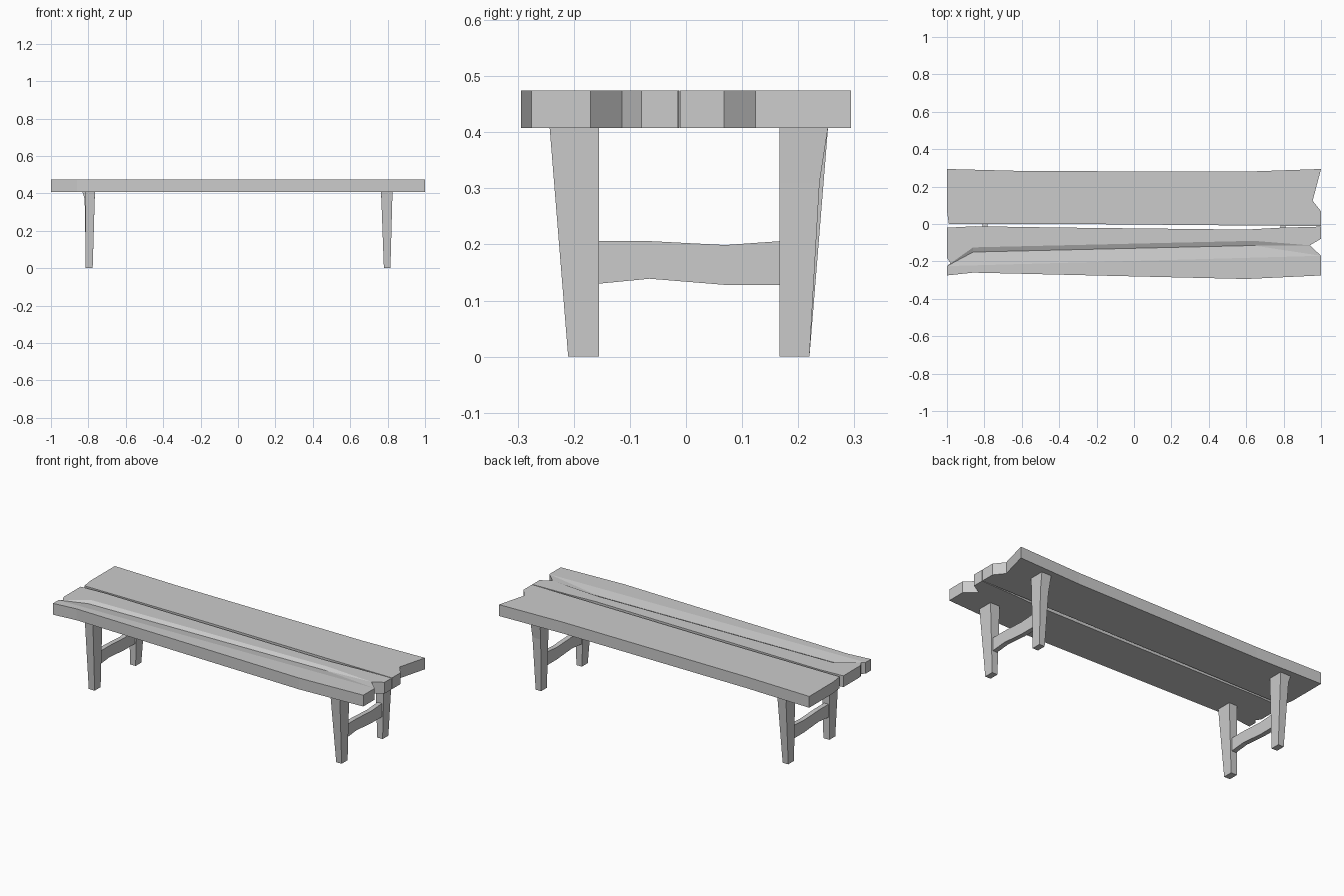
import bpy, bmesh

if "Cube" in bpy.data.objects:
    bpy.data.objects.remove(bpy.data.objects["Cube"])

Z0, Z1 = 0.408, 0.474  # plank underside and top


def finish(name, bm):
    bmesh.ops.recalc_face_normals(bm, faces=bm.faces)
    me = bpy.data.meshes.new(name)
    bm.to_mesh(me)
    bm.free()
    ob = bpy.data.objects.new(name, me)
    bpy.context.collection.objects.link(ob)
    return ob


def loft(name, rings):
    """Skin a list of equal-length rings and cap both ends."""
    bm = bmesh.new()
    rows = [[bm.verts.new(p) for p in ring] for ring in rings]
    n = len(rows[0])
    for a, b in zip(rows, rows[1:]):
        for i in range(n):
            j = (i + 1) % n
            bm.faces.new((a[i], a[j], b[j], b[i]))
    bm.faces.new(rows[0])
    bm.faces.new(rows[-1])
    return finish(name, bm)


# Back plank: chipped outline, extruded
back = [(-1, .07), (-.99, 0), (-.3, 0), (.6, -.008), (1, -.011), (1, .068),
        (.955, .124), (1, .294), (.6, .28), (-.58, .283), (-1, .294)]
loft("back_plank", [[(x, y, z) for x, y in back] for z in (Z0, Z1)])

# Front plank: chipped outline with a long V-shaped split in the top
front = [(-1, -.275), (-.86, -.26), (.6, -.294), (1, -.275), (1, -.17),
         (.94, -.114), (1, -.079), (1, -.014), (.78, -.02), (.6, -.03),
         (-.4, -.019), (-.85, -.012), (-1, -.02), (-1, -.18), (-.98, -.21),
         (-1, -.225)]
bm = bmesh.new()
lo = [bm.verts.new((x, y, Z0)) for x, y in front]
t = [bm.verts.new((x, y, Z1)) for x, y in front]
r0, r1 = (bm.verts.new(p) for p in ((-.86, -.125, Z1), (.64, -.09, Z1)))
v0, v1 = (bm.verts.new(p) for p in ((-.86, -.15, Z1 - .012), (.64, -.115, Z1 - .012)))
bm.faces.new(lo)
for i in range(len(front)):
    j = (i + 1) % len(front)
    bm.faces.new((lo[i], lo[j], t[j], t[i]))
for f in (t[:5] + [t[15]], t[5:15] + [r0, r1], [t[14], v0, r0],
          [r0, v0, v1, r1], [r1, v1, t[5]], [t[15], t[4], v1, v0],
          [t[15], v0, t[14]], [t[4], t[5], v1]):
    bm.faces.new(f)
finish("front_plank", bm)


# Legs: tapered posts, each a stack of rectangles (z, x0, x1, y0, y1)
def leg(name, *levels):
    loft(name, [[(a, c, z), (b, c, z), (b, d, z), (a, d, z)]
                for z, a, b, c, d in levels])


leg("front_left_leg", (0, -.815, -.777, -.21, -.155),
    (Z0, -.817, -.765, -.243, -.155))
leg("back_left_leg", (0, -.813, -.777, .167, .22),
    (.37, -.82, -.766, .167, .25), (Z0, -.832, -.765, .167, .253))
leg("front_right_leg", (0, .78, .815, -.21, -.155),
    (Z0, .765, .826, -.243, -.155))
leg("back_right_leg", (0, .78, .815, .167, .22),
    (.31, .77, .823, .167, .238), (Z0, .764, .826, .167, .253))

# Stretchers: wavy rails between each pair of legs (y, bottom, top)
wave = [(-.157, .13, .206), (-.065, .139, .206), (.07, .128, .199), (.169, .128, .206)]
for side, x in (("left", -.796), ("right", .796)):
    loft(side + "_stretcher",
         [[(x - .014, y, a), (x + .014, y, a), (x + .014, y, b), (x - .014, y, b)]
          for y, a, b in wave])
